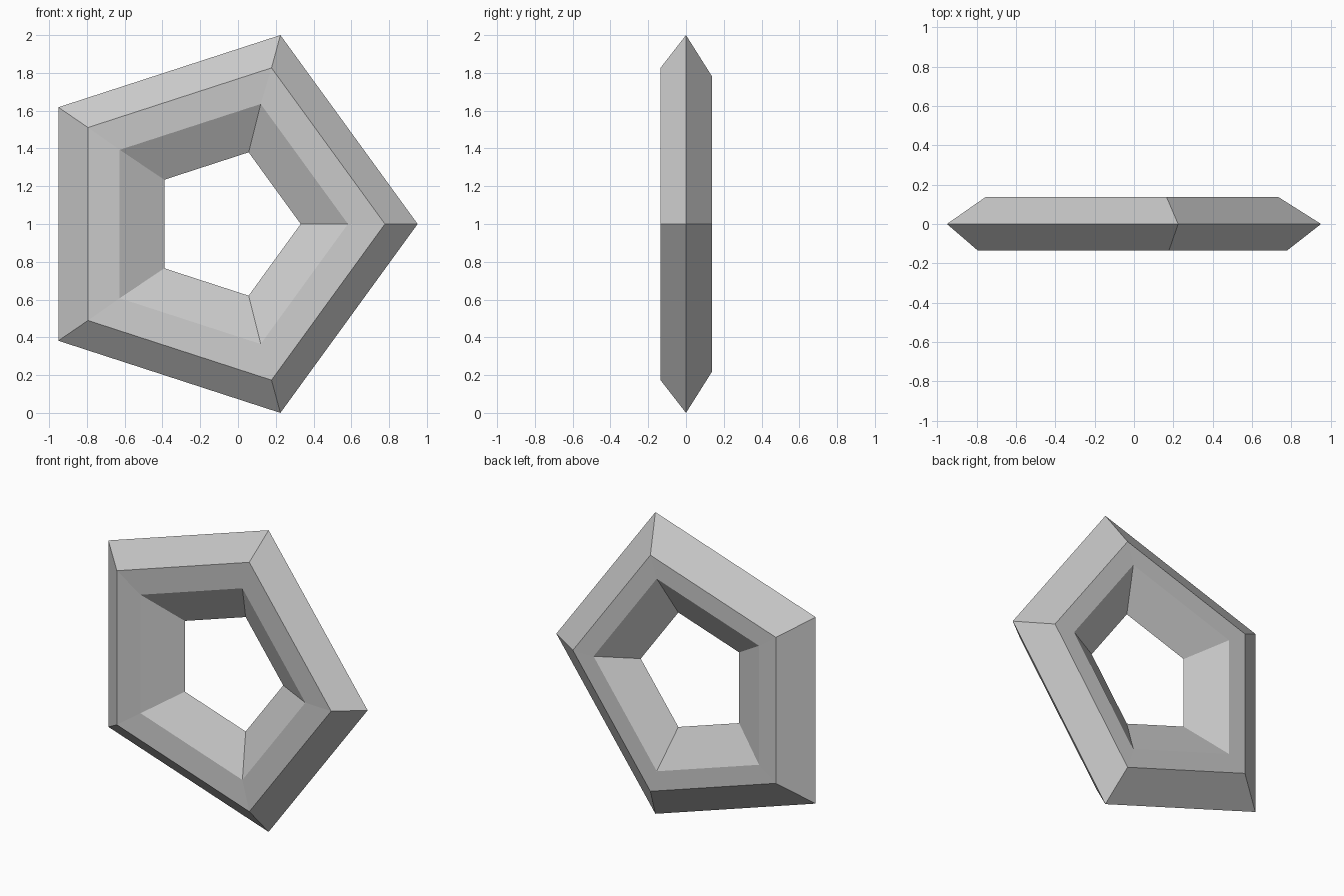
import bpy, bmesh
from math import cos, sin, tau

if "Cube" in bpy.data.objects:
    bpy.data.objects.remove(bpy.data.objects["Cube"])

SIDES = 5
# Cross-section of the ring: (radius, centre x, y depth), walked once around
PROFILE = [
    (1.0515, -0.1005, 0.0),    # outer rim
    (0.869, -0.091, -0.135),   # front outer edge
    (0.668, -0.086, -0.126),   # front inner edge
    (0.399, -0.067, 0.0),      # inner rim
    (0.671, -0.088, 0.136),    # back inner edge
    (0.823, -0.089, 0.137),    # back outer edge
]

# Pentagonal ring standing upright, one corner pointing to +x
bm = bmesh.new()
loops = [[bm.verts.new((cx + r * cos(tau * i / SIDES), y, 1 + r * sin(tau * i / SIDES)))
          for i in range(SIDES)] for r, cx, y in PROFILE]
for k, loop in enumerate(loops):
    nxt = loops[(k + 1) % len(loops)]
    for i in range(SIDES):
        j = (i + 1) % SIDES
        bm.faces.new((loop[i], loop[j], nxt[j], nxt[i]))
bmesh.ops.recalc_face_normals(bm, faces=bm.faces)

mesh = bpy.data.meshes.new("pentagon_ring")
bm.to_mesh(mesh)
bm.free()
bpy.context.collection.objects.link(bpy.data.objects.new("pentagon_ring", mesh))
